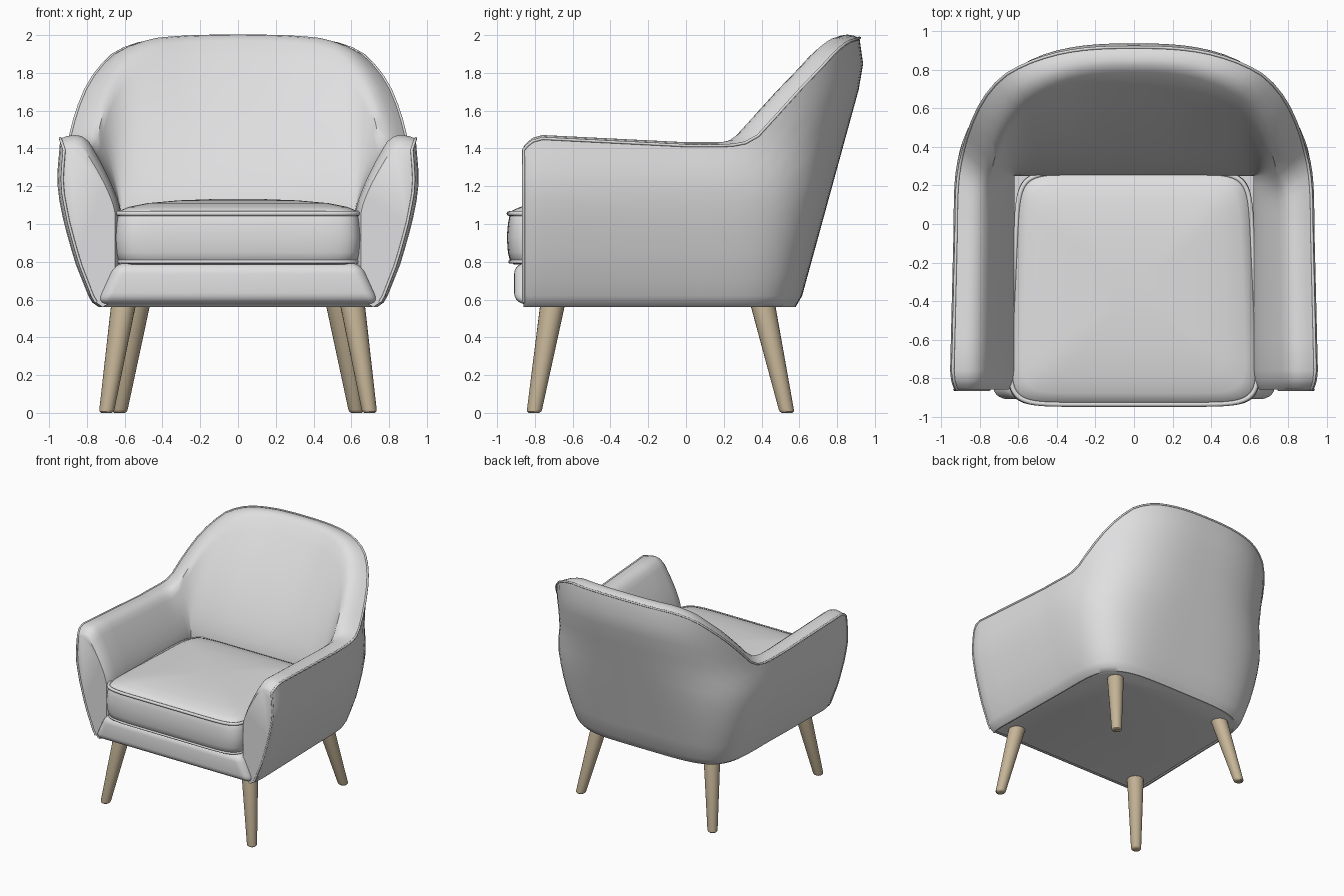
import bpy, bmesh, math
from mathutils import Vector

if "Cube" in bpy.data.objects:
    bpy.data.objects.remove(bpy.data.objects["Cube"])


def material(name, rgb):
    mat = bpy.data.materials.new(name)
    mat.use_nodes = True
    mat.diffuse_color = (*rgb, 1)
    bsdf = mat.node_tree.nodes["Principled BSDF"]
    bsdf.inputs["Base Color"].default_value = (*rgb, 1)
    bsdf.inputs["Roughness"].default_value = 0.8
    return mat


fabric = material("light_grey_fabric", (0.74, 0.74, 0.75))
wood = material("pale_wood", (0.56, 0.46, 0.31))


def finish(name, bm, mat, angle=40):
    bmesh.ops.remove_doubles(bm, verts=bm.verts, dist=0.0005)
    bmesh.ops.recalc_face_normals(bm, faces=bm.faces)
    mesh = bpy.data.meshes.new(name)
    bm.to_mesh(mesh)
    bm.free()
    mesh.materials.append(mat)
    mesh.polygons.foreach_set("use_smooth", [True] * len(mesh.polygons))
    mesh.set_sharp_from_angle(angle=math.radians(angle))
    obj = bpy.data.objects.new(name, mesh)
    bpy.context.collection.objects.link(obj)
    return obj


def loft(name, rings, mat, angle=40):
    """Skin closed rings of equal length and cap both ends."""
    bm = bmesh.new()
    rows = [[bm.verts.new(p) for p in ring] for ring in rings]
    n = len(rows[0])
    for a, b in zip(rows, rows[1:]):
        for i in range(n):
            j = (i + 1) % n
            bm.faces.new((a[i], a[j], b[j], b[i]))
    bm.faces.new(rows[0])
    bm.faces.new(rows[-1])
    return finish(name, bm, mat, angle)


def piping(name, points, radius, cyclic=False):
    curve = bpy.data.curves.new(name, "CURVE")
    curve.dimensions = "3D"
    curve.bevel_depth = radius
    curve.bevel_resolution = 2
    spline = curve.splines.new("POLY")
    spline.points.add(len(points) - 1)
    for sp, p in zip(spline.points, points):
        sp.co = (*p, 1)
    spline.use_cyclic_u = cyclic
    curve.materials.append(fabric)
    obj = bpy.data.objects.new(name, curve)
    bpy.context.collection.objects.link(obj)


def interp(table, v):
    if v <= table[0][0]:
        return table[0][1]
    for (a, fa), (b, fb) in zip(table, table[1:]):
        if v <= b:
            return fa + (fb - fa) * (v - a) / (b - a)
    return table[-1][1]


def mirrored(half):
    return half + [[(-x, y, z) for x, y, z in r] for r in reversed(half[:-1])]


# Outer shape of the shell: half width, back depth and corner squareness by height
WIDTH = [(0.56, 0.72), (0.585, 0.755), (0.62, 0.775), (0.8, 0.845), (1.0, 0.9),
         (1.15, 0.93), (1.25, 0.937), (1.45, 0.92), (2.0, 0.925)]
DEPTH = [(0.56, 0.58), (0.62, 0.615), (1.75, 0.925), (1.88, 0.942), (2.0, 0.915)]
SQUARE = [(0.58, 4.5), (1.4, 2.9), (2.0, 2.7)]
RIM = [(0, 1.415), (0.25, 1.415), (0.34, 1.425), (0.42, 1.46), (0.54, 1.585),
       (0.67, 1.735), (0.84, 1.91), (0.93, 1.965), (1, 1.985)]


def plan(u, z):
    """Negative u runs along the arm, positive u is the angle around the back."""
    w, n = interp(WIDTH, z), interp(SQUARE, z)
    if u < 0:
        return w * (1 - 0.03 * u), u
    return (w * max(0, math.cos(u)) ** (2 / n),
            interp(DEPTH, z) * math.sin(u) ** (2 / n))


def section(u):
    s = max(0, math.sin(max(u, 0))) ** (2 / 2.7)
    zr = interp(RIM, s) - 0.05 * min(u, 0)
    e = 0.03 * max(0, (-0.76 - u) / 0.1) ** 2
    zr -= 2.2 * e
    pts = []
    # outer wall
    heights = [0.56, 0.585] + [0.62 + (zr - 0.62) * i / 10 for i in range(11)]
    for z in heights:
        x, y = plan(u, z)
        pts.append((x - e * min(1, x), y, z))
    xr, yr, _ = pts[-1]
    # padded rim
    ix = xr * 0.84 + e
    iy = yr - 0.13 * min(1, s / 0.4)
    for f in (0.25, 0.5, 0.75):
        pts.append((xr + (ix - xr) * f, yr + (iy - yr) * f,
                    zr + 0.018 * math.sin(math.pi * f)))
    # inner wall, leaning outward towards the rim
    bx, by, zb = min(0.62, 0.72 * xr) + e, min(0.25, iy), 1.05
    for i in range(10, -1, -1):
        t = i / 10
        k = t ** 1.4
        pts.append((bx + (ix - bx) * k, by + (iy - by) * k,
                    zb + (zr - 0.015 - zb) * t))
    pts.append((bx, by, 0.6))
    return pts, len(heights)


arm_stations = [-0.86, -0.85, -0.835, -0.81, -0.76, -0.6, -0.45, -0.3, -0.15, -0.05]
steps = [k / 24 for k in range(25)]
back_stations = [math.pi / 2 * (3 * k * k - 2 * k ** 3) for k in steps]
stations = arm_stations + back_stations
half = [section(u)[0] for u in stations]
rim_index = section(0)[1] - 1
shell = mirrored(half)
loft("arms_and_back_shell", shell, fabric, 50)

# Seam cord along the outer edge of the arms and back
cord = (shell[0][1:rim_index] + [r[rim_index] for r in shell]
        + shell[-1][1:rim_index][::-1])
piping("shell_piping", cord, 0.008)

# Seat base
base = []
for z, grow in ((0.56, 0.96), (0.575, 0.98), (0.62, 0.985), (0.8, 0.93)):
    outline = [plan(u, z) for u in stations]
    outline += [(-x, y) for x, y in reversed(outline[:-1])]
    base.append([(x * grow, y * grow, z) for x, y in outline])
loft("seat_base", base, fabric)

# Padded front rail, wider at the bottom
bm = bmesh.new()
bmesh.ops.create_cube(bm, size=1)
for v in bm.verts:
    v.co = ((0.75 if v.co.z < 0 else 0.65) * (1 if v.co.x > 0 else -1),
            -0.91 if v.co.y < 0 else -0.65, 0.575 if v.co.z < 0 else 0.795)
bmesh.ops.bevel(bm, geom=bm.edges[:], offset=0.06, segments=5,
                profile=0.5, affect="EDGES")
finish("front_rail", bm, fabric)


# Seat cushion with a crowned top
def cushion_ring(z, f, n=9, count=64):
    ring = []
    for i in range(count):
        a = 2 * math.pi * (i + 0.5) / count
        c, s = math.cos(a), math.sin(a)
        x = math.copysign(abs(c) ** (2 / n), c)
        y = math.copysign(abs(s) ** (2 / n), s)
        ring.append((0.63 * f * x * (1 - 0.045 * y * f), -0.335 + 0.605 * f * y, z))
    return ring


profile = [(0.785, 0.95), (0.8, 0.985), (0.85, 1.005), (0.93, 1.015), (1.0, 1.005),
           (1.05, 0.99), (1.07, 0.97), (1.09, 0.9), (1.11, 0.75), (1.125, 0.5),
           (1.132, 0.2)]
loft("seat_cushion", [cushion_ring(z, f) for z, f in profile], fabric, 60)
piping("cushion_top_piping", cushion_ring(1.055, 0.995), 0.013, True)
piping("cushion_bottom_piping", cushion_ring(0.8, 0.985), 0.01, True)


# Splayed tapered legs
def leg(name, top, foot):
    top, foot = Vector(top), Vector(foot)
    rings = []
    for t, r in ((0, 0.028), (0.012, 0.037), (0.03, 0.04), (1, 0.066)):
        c = foot.lerp(top, t)
        rings.append([(c.x + r * math.cos(a), c.y + r * math.sin(a), c.z)
                      for a in (math.tau * i / 24 for i in range(24))])
    loft(name, rings, wood)


for side, sx in (("left", 1), ("right", -1)):
    leg("front_leg_" + side, (0.605 * sx, -0.705, 0.58), (0.697 * sx, -0.805, 0))
    leg("back_leg_" + side, (0.53 * sx, 0.405, 0.58), (0.627 * sx, 0.535, 0))
